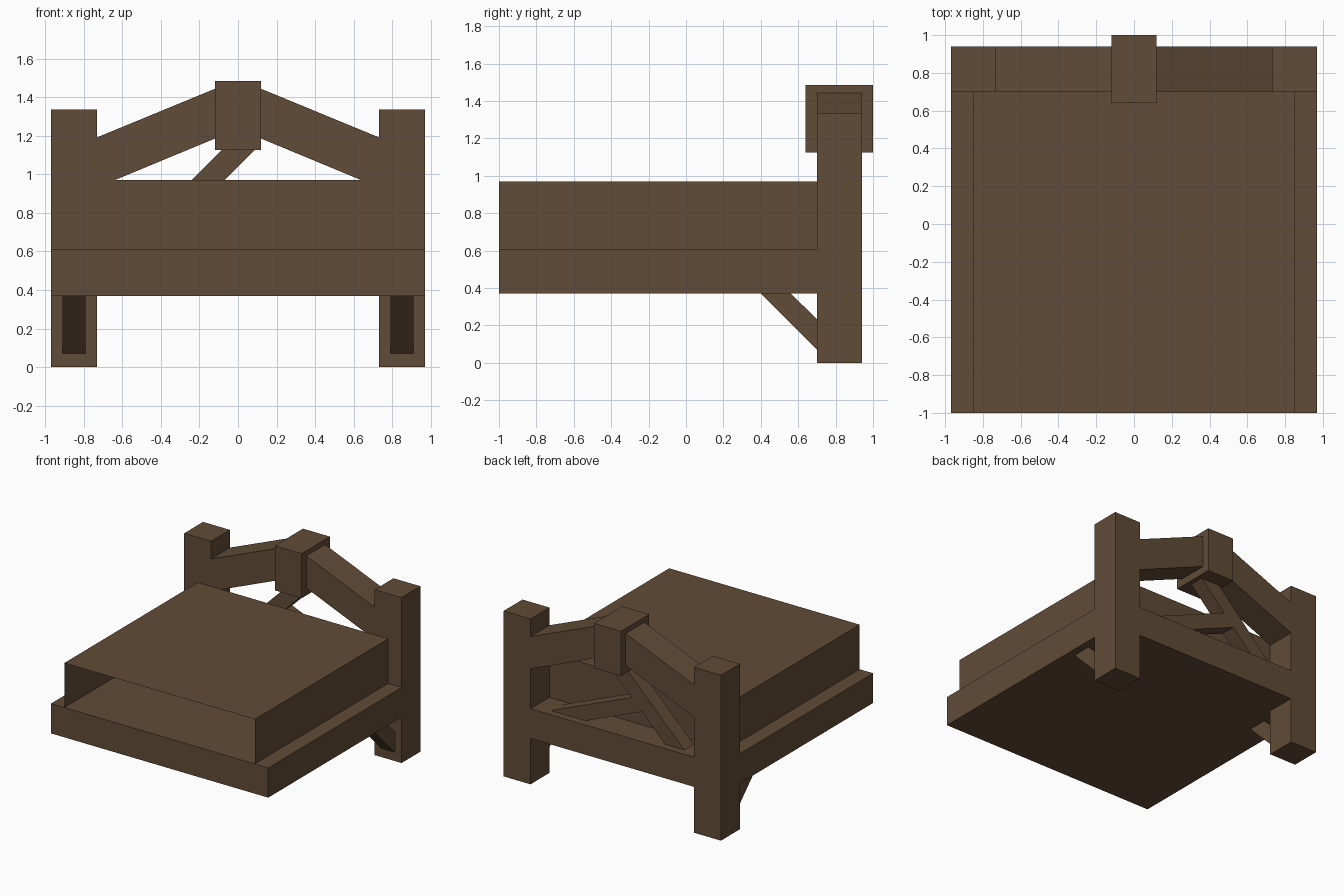
import bpy
import bmesh

if "Cube" in bpy.data.objects:
    bpy.data.objects.remove(bpy.data.objects["Cube"])

# One flat wood colour
wood = bpy.data.materials.new("brown_wood")
wood.diffuse_color = (0.12, 0.072, 0.038, 1.0)
wood.use_nodes = True
wood.node_tree.nodes["Principled BSDF"].inputs["Base Color"].default_value = wood.diffuse_color


def finish(name, bm):
    bmesh.ops.recalc_face_normals(bm, faces=bm.faces)
    mesh = bpy.data.meshes.new(name)
    bm.to_mesh(mesh)
    bm.free()
    mesh.materials.append(wood)
    obj = bpy.data.objects.new(name, mesh)
    bpy.context.collection.objects.link(obj)
    return obj


def prism(name, profile, axis, lo, hi):
    """Extrude a 2D profile along x (profile is y,z) or y (profile is x,z)."""
    bm = bmesh.new()
    put = (lambda a, b: (lo, a, b)) if axis == "x" else (lambda a, b: (a, lo, b))
    face = bm.faces.new([bm.verts.new(put(a, b)) for a, b in profile])
    new = bmesh.ops.extrude_face_region(bm, geom=[face])["geom"]
    shift = (hi - lo, 0, 0) if axis == "x" else (0, hi - lo, 0)
    bmesh.ops.translate(bm, vec=shift,
                        verts=[v for v in new if isinstance(v, bmesh.types.BMVert)])
    return finish(name, bm)


def box(name, x0, x1, y0, y1, z0, z1):
    return prism(name, [(x0, z0), (x1, z0), (x1, z1), (x0, z1)], "y", y0, y1)


# Bed platform
box("platform", -0.97, 0.97, -1.0, 0.94, 0.37, 0.61)

# Raised cover: thin shell with open front and no floor
cover = box("raised_cover", -0.85, 0.85, -1.0, 0.70, 0.61, 0.97)
bm = bmesh.new()
bm.from_mesh(cover.data)
bmesh.ops.delete(bm, geom=[f for f in bm.faces
                           if f.normal.y < -0.9 or f.normal.z < -0.9],
                 context="FACES")
bm.to_mesh(cover.data)
bm.free()

# Mirrored posts, sloping headboard rails and under-platform braces
for side, s in (("left", -1), ("right", 1)):
    xs = sorted((0.73 * s, 0.97 * s))
    box(side + "_post", xs[0], xs[1], 0.70, 0.94, 0.0, 1.335)

    prism(side + "_sloping_rail",
          [(0.80 * s, 0.903), (0.80 * s, 1.163), (0.06 * s, 1.468), (0.06 * s, 1.21)],
          "y", 0.70, 0.94)

    xs = sorted((0.79 * s, 0.91 * s))
    prism(side + "_under_brace",
          [(0.37, 0.40), (0.53, 0.40), (0.74, 0.195), (0.74, 0.03)],
          "x", xs[0], xs[1])

# Block at the headboard peak
box("peak_block", -0.12, 0.12, 0.64, 1.0, 1.125, 1.485)

# Diagonal brace from the peak block down to the platform
prism("diagonal_brace",
      [(-0.65, 0.56), (-0.48, 0.56), (0.11, 1.15), (-0.06, 1.15)],
      "y", 0.76, 0.88)

# Shallow branch from the diagonal brace to the platform
prism("branch_brace",
      [(0.40, 0.56), (0.71, 0.56), (-0.16, 0.92), (-0.22, 0.817)],
      "y", 0.76, 0.88)
